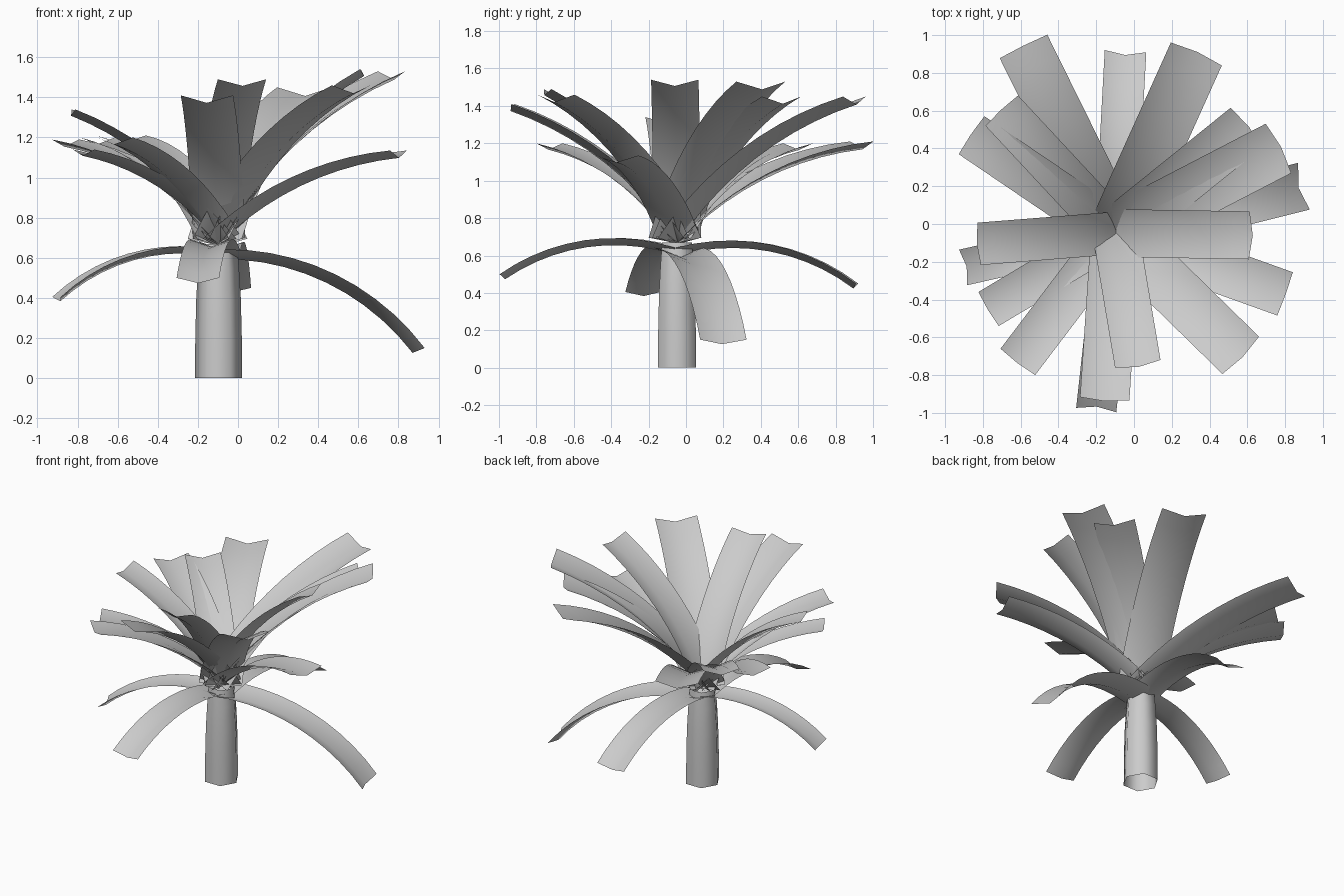
import bpy, bmesh, math
from mathutils import Vector

if "Cube" in bpy.data.objects:
    bpy.data.objects.remove(bpy.data.objects["Cube"])

CX, CY = -0.097, -0.048
SEG = 10


def finish(bm, name):
    me = bpy.data.meshes.new(name)
    bm.to_mesh(me)
    bm.free()
    ob = bpy.data.objects.new(name, me)
    bpy.context.collection.objects.link(ob)
    return ob


# Six-sided tapering trunk, an open tube
bm = bmesh.new()
rings = []
for z, r in ((0, 0.117), (0.2, 0.116), (0.4, 0.111), (0.55, 0.102), (0.67, 0.092)):
    rings.append([bm.verts.new((CX + r * math.cos(k * math.pi / 3),
                                CY + r * math.sin(k * math.pi / 3), z)) for k in range(6)])
for a, b in zip(rings, rings[1:]):
    for k in range(6):
        bm.faces.new((a[k], a[(k + 1) % 6], b[(k + 1) % 6], b[k])).smooth = True
finish(bm, "trunk")


def frond(name, z, tip, sag, inset):
    """Arched V-gutter leaf; every leaf is the same shape scaled to its chord."""
    base, tip = Vector((CX, CY, z)), Vector(tip)
    out = Vector((tip.x - CX, tip.y - CY, 0)).normalized()
    base -= out * inset
    chord = tip - base
    size = chord.length
    side = Vector((-out.y, out.x, 0))
    elev = math.atan2(chord.z, chord.dot(out))
    half = 2 * math.atan(2 * sag)
    radius = size / (2 * math.sin(half))
    bm = bmesh.new()
    rows = []
    for i in range(SEG + 1):
        t = i / SEG
        # point on a circular arc whose chord joins base and tip
        turn = 2 * half * t
        length = 2 * radius * math.sin(turn / 2)
        ang = elev + half - turn / 2
        p = base + out * (length * math.cos(ang)) + Vector((0, 0, length * math.sin(ang)))
        tan = elev + half - turn
        normal = out * -math.sin(tan) + Vector((0, 0, math.cos(tan)))
        depth = size * (0.043 - 0.009 * t)
        w = size * 0.112
        rows.append([bm.verts.new(q) for q in (p + side * w, p - normal * depth, p - side * w)])
    for a, b in zip(rows, rows[1:]):
        for k in range(2):
            bm.faces.new((a[k], a[k + 1], b[k + 1], b[k])).smooth = True
    finish(bm, name)


# Leaf tips, read off the top and side views
drooping = [(-0.905, -0.23, 0.405), (0.9, 0.2, 0.15), (-0.2, -0.985, 0.5), (-0.045, 0.915, 0.45)]
middle = [(-0.585, 0.94, 1.21), (0.8, -0.37, 1.135), (-0.615, -0.73, 1.2),
          (-0.77, -0.45, 1.14), (-0.86, 0.47, 1.19), (-0.7, 0.6, 1.2)]
upright = [(0.33, 0.9, 1.45), (0.595, 0.51, 1.45), (0.765, 0.4, 1.53), (0.61, -0.06, 1.54),
           (0.565, -0.695, 1.46), (0.02, -0.74, 1.49), (-0.155, -0.925, 1.41), (-0.82, -0.105, 1.34)]

for label, tips, z, sag, inset in (("drooping", drooping, 0.642, 0.117, 0.0),
                                   ("middle", middle, 0.695, 0.083, 0.04),
                                   ("upright", upright, 0.695, 0.083, 0.045)):
    for i, tip in enumerate(tips):
        frond(f"{label}_frond_{i + 1}", z, tip, sag, inset)
